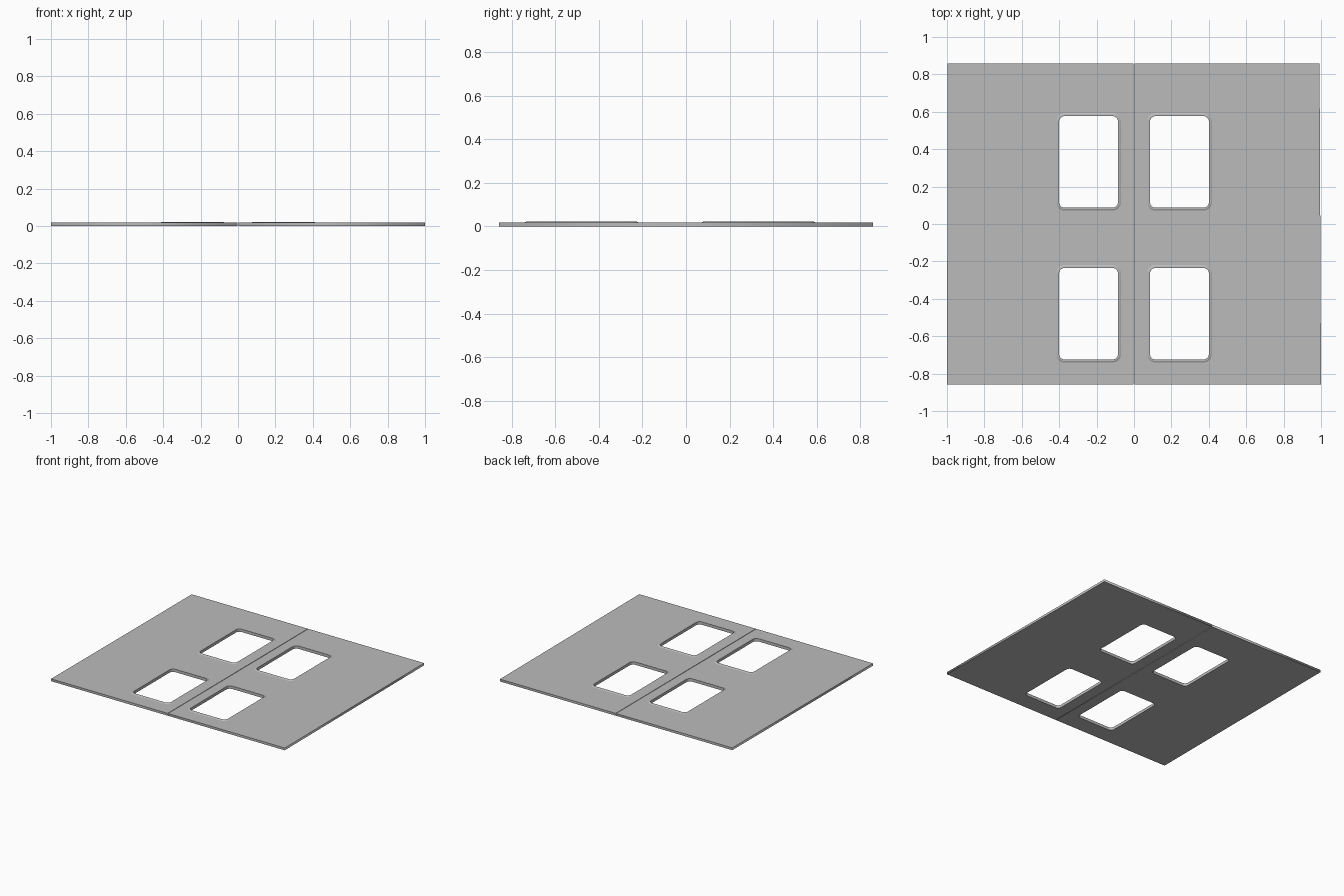
import bpy, bmesh, math

cube = bpy.data.objects.get("Cube")
if cube:
    bpy.data.objects.remove(cube, do_unlink=True)

grey = bpy.data.materials.new("plain_grey")
grey.use_nodes = True
colour = (0.5, 0.5, 0.5, 1)
grey.diffuse_color = colour
grey.node_tree.nodes["Principled BSDF"].inputs["Base Color"].default_value = colour

TOP, RIM_TOP = 0.018, 0.022
HOLE_X, HOLE_W, HOLE_H = 0.243, 0.315, 0.49
HOLES_Y = (0.332, -0.48)


def rounded_rect(cx, cy, w, h, r, steps=6):
    """Outline of a rectangle with rounded corners."""
    points = []
    for i, (sx, sy) in enumerate(((1, 1), (-1, 1), (-1, -1), (1, -1))):
        for k in range(steps + 1):
            a = math.pi / 2 * (i + k / steps)
            points.append((cx + sx * (w / 2 - r) + r * math.cos(a),
                           cy + sy * (h / 2 - r) + r * math.sin(a)))
    return points


def add_object(name, mesh):
    mesh.materials.clear()
    mesh.materials.append(grey)
    obj = bpy.data.objects.new(name, mesh)
    bpy.context.collection.objects.link(obj)
    return obj


def door_panel(name, outline, holes):
    """Flat sheet with window openings, from a filled 2D curve."""
    curve = bpy.data.curves.new(name, "CURVE")
    curve.dimensions = "2D"
    curve.fill_mode = "BOTH"
    curve.extrude = TOP / 2
    for points in [outline] + holes:
        spline = curve.splines.new("POLY")
        spline.points.add(len(points) - 1)
        for p, (x, y) in zip(spline.points, points):
            p.co = (x, y, TOP / 2, 1)
        spline.use_cyclic_u = True
    helper = bpy.data.objects.new(name + "_curve", curve)
    bpy.context.collection.objects.link(helper)
    graph = bpy.context.evaluated_depsgraph_get()
    mesh = bpy.data.meshes.new_from_object(helper.evaluated_get(graph))
    bpy.data.objects.remove(helper, do_unlink=True)
    add_object(name, mesh)


def window_rim(name, cx, cy):
    """Low raised lip that slopes down to the panel around an opening."""
    bm = bmesh.new()
    rings = []
    for grow, z in ((0.0, TOP), (0.0, RIM_TOP), (0.008, RIM_TOP), (0.016, TOP)):
        outline = rounded_rect(cx, cy, HOLE_W + 2 * grow, HOLE_H + 2 * grow, 0.03 + grow)
        rings.append([bm.verts.new((x, y, z)) for x, y in outline])
    for a, b in zip(rings, rings[1:]):
        n = len(a)
        for i in range(n):
            j = (i + 1) % n
            bm.faces.new((a[i], a[j], b[j], b[i]))
    bmesh.ops.reverse_faces(bm, faces=bm.faces[:])
    bm.normal_update()
    if sum(f.normal.z for f in bm.faces) < 0:
        bmesh.ops.reverse_faces(bm, faces=bm.faces[:])
    mesh = bpy.data.meshes.new(name)
    bm.to_mesh(mesh)
    bm.free()
    add_object(name, mesh)


# Two door leaves with a narrow seam, each tapering very slightly to the back
for side, s, back_x in (("left", 1, 0.992), ("right", -1, 0.996)):
    outline = [(s * 0.002, -0.857), (s, -0.857), (s * back_x, 0.857), (s * 0.002, 0.857)]
    holes = [rounded_rect(s * HOLE_X, y, HOLE_W, HOLE_H, 0.03) for y in HOLES_Y]
    door_panel(side + "_door_panel", outline, holes)
    for level, y in zip(("upper", "lower"), HOLES_Y):
        window_rim(f"{side}_{level}_window_rim", s * HOLE_X, y)
